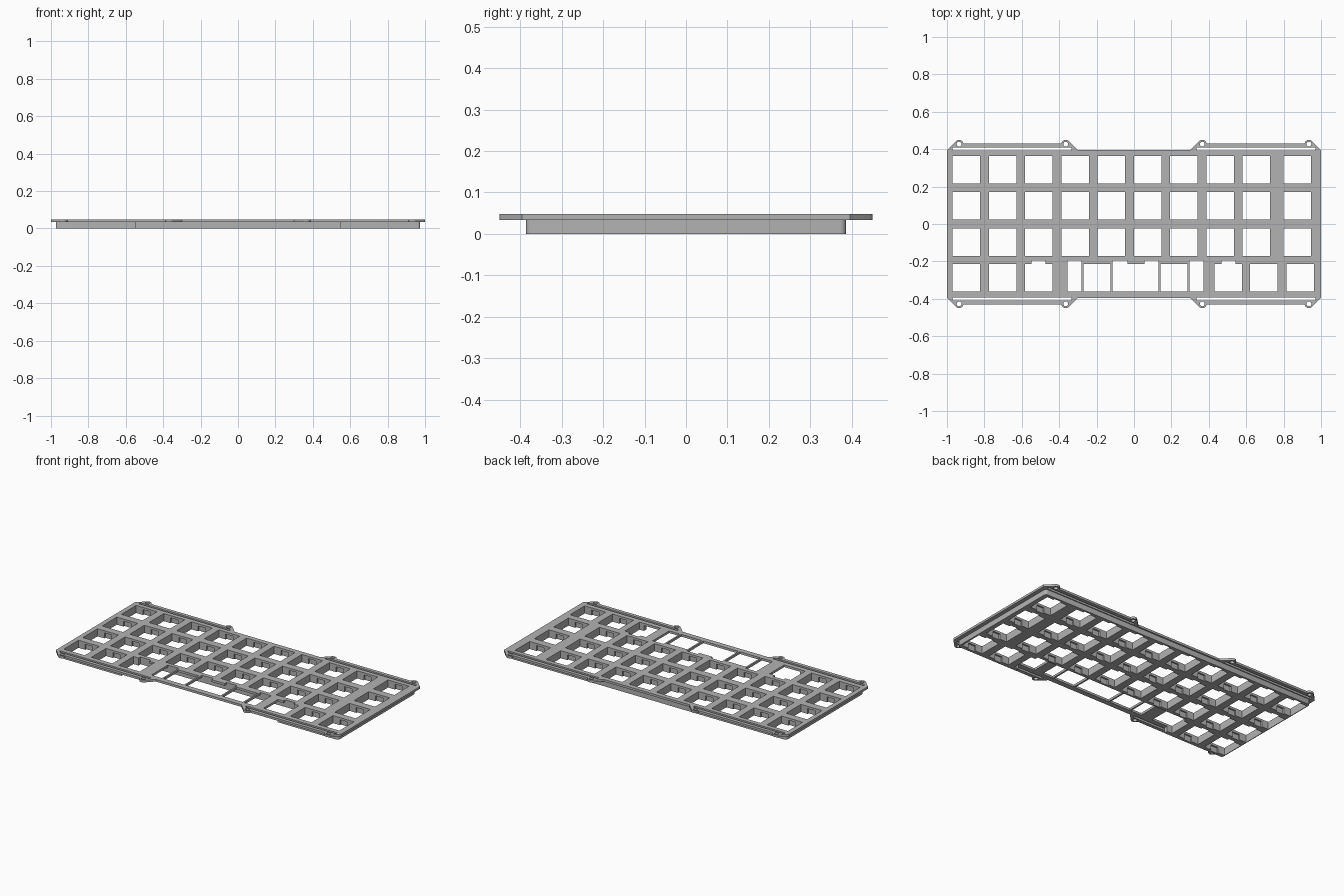
import bpy
import bmesh
from math import cos, sin, radians

cube = bpy.data.objects.get("Cube")
if cube:
    bpy.data.objects.remove(cube, do_unlink=True)

GREY = (0.45, 0.45, 0.45, 1)
grey = bpy.data.materials.new("plain grey")
grey.use_nodes = True
grey.diffuse_color = GREY
grey.node_tree.nodes["Principled BSDF"].inputs["Base Color"].default_value = GREY

PITCH = 0.1937      # key spacing
HALF = 0.0735       # half a key opening
SPLIT = 0.034       # plate underside, body top
TOP = 0.048
EDGE = 0.395        # plate half depth
FIRST = -0.896      # first column centre


def arc(cx, cy, r, start, end, steps=8):
    angles = [radians(start + (end - start) * i / steps) for i in range(steps + 1)]
    return [(cx + r * cos(a), cy + r * sin(a)) for a in angles]


def box(x0, x1, y0, y1):
    return [(x0, y0), (x1, y0), (x1, y1), (x0, y1)]


def key_hole(x, y):
    return box(x - HALF, x + HALF, y - HALF, y + HALF)


def clip_hole(x, y):
    """Key opening with a clip pocket in its front and back walls."""
    w, d = 0.026, HALF + 0.01
    half = [(HALF, HALF), (w, HALF), (w, d), (-w, d), (-w, HALF), (-HALF, HALF)]
    return [(x + s * px, y + s * py) for s in (1, -1) for px, py in half]


def bump_hole(x, y, top):
    """Key opening with a small relief at the back."""
    w = 0.037
    b = key_hole(x, y)
    return b[:3] + [(x + w, y + HALF), (x + w, top), (x - w, top), (x - w, y + HALF)] + b[3:]


def slab(name, z0, z1, loops):
    """Extrude an outline with holes into a solid."""
    curve = bpy.data.curves.new(name, "CURVE")
    curve.dimensions = "2D"
    curve.fill_mode = "BOTH"
    curve.extrude = (z1 - z0) / 2
    for loop in loops:
        spline = curve.splines.new("POLY")
        spline.points.add(len(loop) - 1)
        for point, (x, y) in zip(spline.points, loop):
            point.co = (x, y, 0, 1)
        spline.use_cyclic_u = True
    temp = bpy.data.objects.new(name + " curve", curve)
    bpy.context.collection.objects.link(temp)
    graph = bpy.context.evaluated_depsgraph_get()
    mesh = bpy.data.meshes.new_from_object(temp.evaluated_get(graph))
    bpy.data.objects.remove(temp, do_unlink=True)

    bm = bmesh.new()
    bm.from_mesh(mesh)
    bmesh.ops.remove_doubles(bm, verts=bm.verts, dist=0.0001)
    bmesh.ops.translate(bm, verts=bm.verts, vec=(0, 0, (z0 + z1) / 2))
    bmesh.ops.recalc_face_normals(bm, faces=bm.faces)
    bm.to_mesh(mesh)
    bm.free()
    mesh.materials.clear()
    mesh.materials.append(grey)
    obj = bpy.data.objects.new(name, mesh)
    bpy.context.collection.objects.link(obj)
    bpy.ops.object.select_all(action="DESELECT")
    obj.select_set(True)
    bpy.context.view_layer.objects.active = obj
    bpy.ops.object.shade_smooth_by_angle(angle=radians(30))
    return obj


# Key positions
columns = [FIRST + PITCH * i for i in (0, 1, 2, 3, 4, 5, 6, 7, 8, 9.125)]
rows = [PITCH * r for r in (1.5, 0.5, -0.5)]
front_y = -1.5 * PITCH + 0.003
keys = [(x, y) for y in rows for x in columns]
keys += [(x, front_y) for x in (FIRST, FIRST + PITCH, 0.695, 0.89)]
bump_keys = (-0.51, 0.505)
bump_top = -0.196

# Plate outline: one quarter with two screw ears, mirrored around
ear_x, ear_y, ear_r = (0.935, 0.365), 0.427, 0.023
quarter = [(1, EDGE)]
quarter += arc(ear_x[0], ear_y, ear_r, 45, 172)
quarter += arc(ear_x[1], ear_y, ear_r, 8, 135)
quarter += [(0.3, EDGE)]
outline = list(quarter)
outline += [(-x, y) for x, y in reversed(quarter)]
outline += [(-x, -y) for x, y in quarter]
outline += [(x, -y) for x, y in reversed(quarter)]

plate = [outline] + [key_hole(x, y) for x, y in keys]
plate += [bump_hole(x, front_y, bump_top) for x in bump_keys]

# Screw holes and slots behind the flexible strips
for sx in (1, -1):
    for sy in (1, -1):
        plate += [arc(sx * x, sy * ear_y, 0.013, 0, 345, 23) for x in ear_x]
        plate.append([(sx * x, sy * y) for x, y in box(0.335, 0.97, 0.392, 0.408)])

# Front centre openings: side slots, two keys and the wide stepped one
low, high = front_y - HALF, front_y + HALF
plate += [box(-0.355, -0.28, low, bump_top), box(0.296, 0.371, low, bump_top)]
plate += [box(-0.27, -0.125, low, high), box(0.141, 0.286, low, high)]
plate.append([(-0.115, low), (0.131, low), (0.131, bump_top), (0.056, bump_top),
              (0.056, high), (-0.035, high), (-0.035, bump_top), (-0.115, bump_top)])
slab("top_plate", SPLIT, TOP, plate)

# Lower body with rounded corners and a recess in the front centre
bx, by, r = 0.974, 0.386, 0.014
recess_x, recess_back = 0.548, -0.192
body = arc(bx - r, by - r, r, 0, 90, 5) + arc(r - bx, by - r, r, 90, 180, 5)
body += arc(r - bx, r - by, r, 180, 270, 5)
left, right = bump_keys[0] - HALF, bump_keys[1] + HALF
body += [(-recess_x, -by), (-recess_x, low), (left, low), (left, high),
         (-recess_x, high), (-recess_x, recess_back), (recess_x, recess_back),
         (recess_x, high), (right, high), (right, low), (recess_x, low), (recess_x, -by)]
body += arc(bx - r, r - by, r, 270, 360, 5)
slab("lower_body", 0, SPLIT, [body] + [clip_hole(x, y) for x, y in keys])
